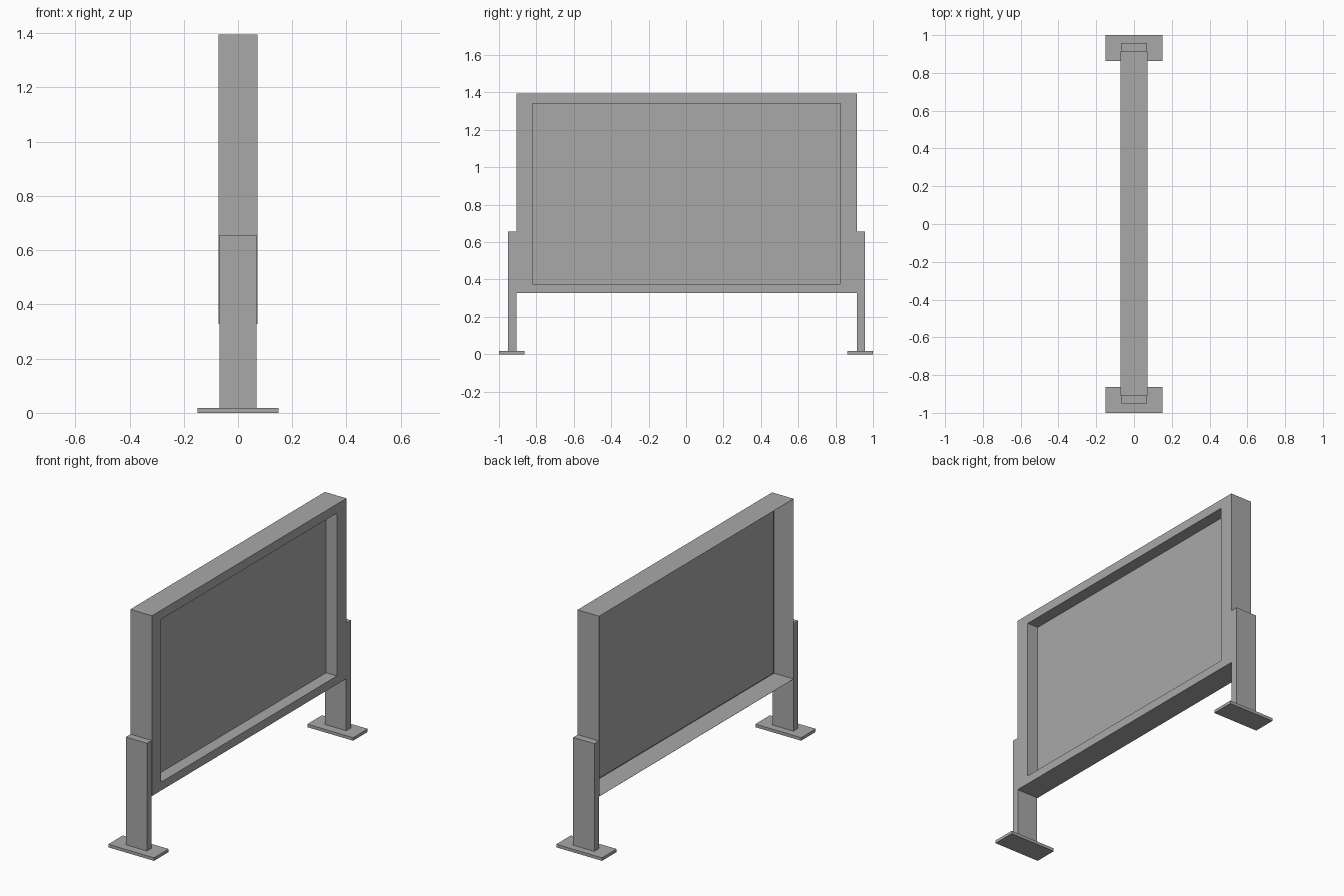
import bpy
import bmesh

cube = bpy.data.objects.get("Cube")
if cube:
    bpy.data.objects.remove(cube, do_unlink=True)

# Single flat grey
grey = bpy.data.materials.new("grey")
grey.use_nodes = True
colour = (0.395, 0.395, 0.395, 1)
grey.diffuse_color = colour
grey.node_tree.nodes["Principled BSDF"].inputs["Base Color"].default_value = colour


def finish(name, bm):
    mesh = bpy.data.meshes.new(name)
    bm.to_mesh(mesh)
    bm.free()
    mesh.materials.append(grey)
    obj = bpy.data.objects.new(name, mesh)
    bpy.context.collection.objects.link(obj)
    return obj


def box(name, low, high):
    bm = bmesh.new()
    bmesh.ops.create_cube(bm, size=1)
    for v in bm.verts:
        for i in range(3):
            v.co[i] = high[i] if v.co[i] > 0 else low[i]
    return finish(name, bm)


def loft(name, sections):
    """Join rectangles set along x and cap the last one."""
    bm = bmesh.new()
    rings = []
    for x, (y0, y1, z0, z1) in sections:
        corners = ((y0, z0), (y1, z0), (y1, z1), (y0, z1))
        rings.append([bm.verts.new((x, y, z)) for y, z in corners])
    for a, b in zip(rings, rings[1:]):
        for i in range(4):
            j = (i + 1) % 4
            bm.faces.new((a[i], a[j], b[j], b[i]))
    bm.faces.new(rings[-1])
    return finish(name, bm)


DEPTH = 0.071
LIP = 0.057
OUTER = (-0.907, 0.914, 0.327, 1.395)
INSIDE = (-0.906, 0.913, 0.328, 1.394)
OPENING = (-0.821, 0.825, 0.377, 1.341)

# Thin-walled frame, hollow behind, with the screen sunk into its face
loft("screen_frame", [
    (LIP, OPENING), (LIP, INSIDE),        # back of the front lip
    (-DEPTH, INSIDE), (-DEPTH, OUTER),    # open rear rim
    (DEPTH, OUTER), (DEPTH, OPENING),     # outer walls and front lip
    (0, OPENING),                         # recess down to the screen
])

# Legs fixed to both ends, each on a flat foot
for side, inner, outer in (("front", -0.907, -0.951), ("back", 0.914, 0.957)):
    y0, y1 = sorted((inner, outer))
    box(side + "_leg", (-0.069, y0, 0), (0.069, y1, 0.656))
    y0, y1 = (-1, -0.863) if side == "front" else (0.863, 1)
    box(side + "_foot", (-0.15, y0, 0), (0.15, y1, 0.018))
